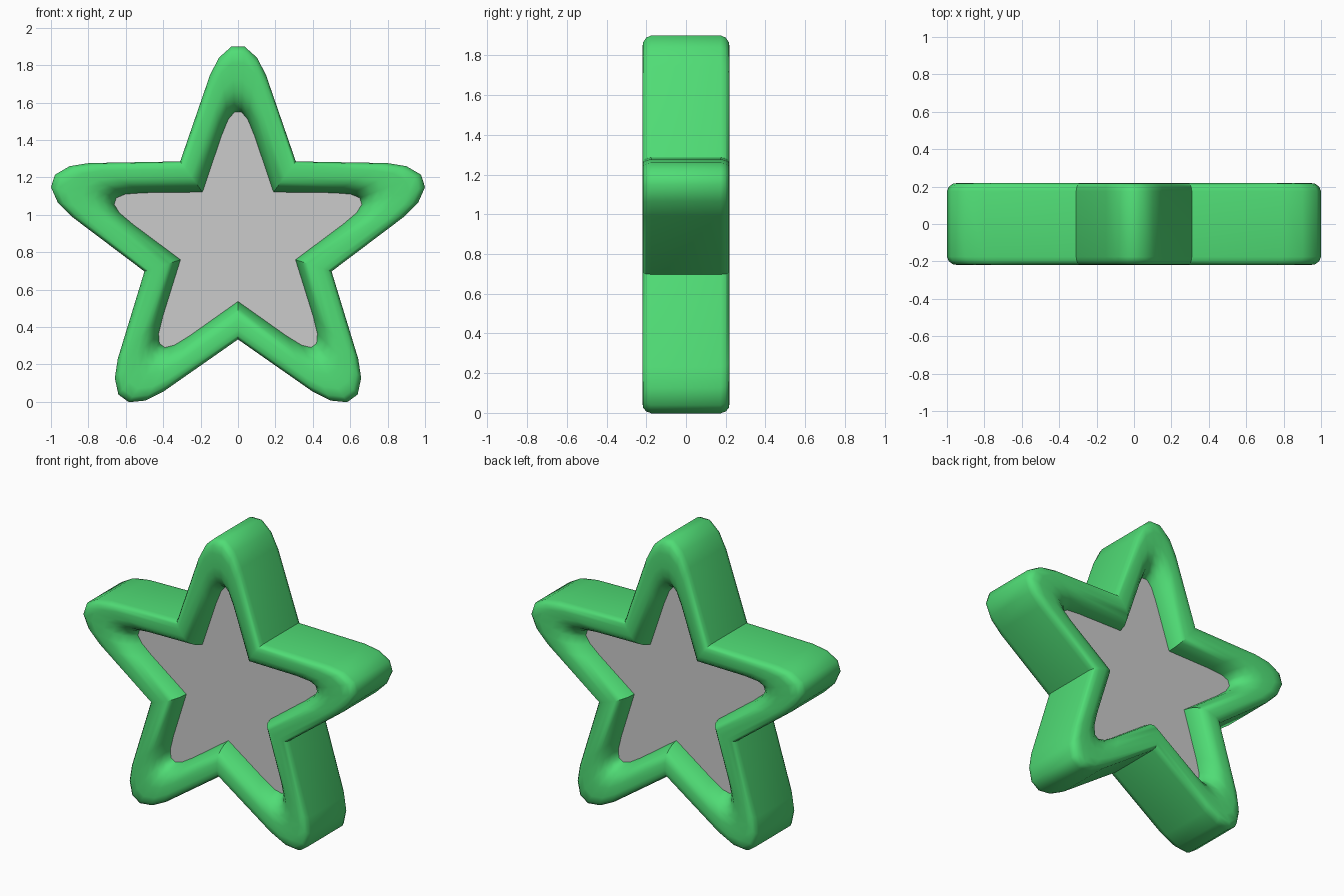
import bpy, bmesh, math

if "Cube" in bpy.data.objects:
    bpy.data.objects.remove(bpy.data.objects["Cube"])

CZ = 0.86  # height of the star's centre

# Half-arm outlines as (sideways, outwards) from the centre line of one arm
OUTER = [(0.035, 1.04), (0.102, 0.98), (0.15, 0.887)]
INNER = [(0.018, 0.688), (0.052, 0.648), (0.088, 0.56)]
OUTER_NOTCH, INNER_NOTCH = 0.526, 0.322

# Frame cross-section: (0 = outer edge .. 1 = inner edge, half depth)
SECTION = [(0, 0.175), (0.03, 0.2), (0.1, 0.217), (0.25, 0.22), (0.5, 0.22),
           (0.68, 0.21), (0.82, 0.185), (0.93, 0.15), (1, 0.095)]


def star(half, notch):
    """Closed star outline of (x, z) points around the origin."""
    arm = [(-s, d) for s, d in reversed(half)] + half
    arm.append((notch * math.sin(math.pi / 5), notch * math.cos(math.pi / 5)))
    pts = []
    for k in range(5):
        a = k * math.tau / 5
        c, n = math.cos(a), math.sin(a)
        pts += [(s * c + d * n, -s * n + d * c) for s, d in arm]
    return pts


def finish(bm, name):
    bmesh.ops.recalc_face_normals(bm, faces=bm.faces)
    mesh = bpy.data.meshes.new(name)
    bm.to_mesh(mesh)
    bm.free()
    obj = bpy.data.objects.new(name, mesh)
    obj.location.z = CZ
    bpy.context.collection.objects.link(obj)
    return obj


outer, inner = star(OUTER, OUTER_NOTCH), star(INNER, INNER_NOTCH)

# Rounded frame: sweep the closed section around the star
bm = bmesh.new()
section = [(t, -y) for t, y in SECTION] + [(t, y) for t, y in reversed(SECTION)]
loops = [[bm.verts.new((ox + (ix - ox) * t, y, oz + (iz - oz) * t))
          for (ox, oz), (ix, iz) in zip(outer, inner)] for t, y in section]
n = len(outer)
for a, b in zip(loops, loops[1:] + loops[:1]):
    for i in range(n):
        j = (i + 1) % n
        bm.faces.new((a[i], a[j], b[j], b[i]))
frame = finish(bm, "star_frame")

green = bpy.data.materials.new("green")
green.diffuse_color = (0.08, 0.72, 0.18, 1)
green.use_nodes = True
green.node_tree.nodes["Principled BSDF"].inputs["Base Color"].default_value = green.diffuse_color
frame.data.materials.append(green)
bpy.context.view_layer.objects.active = frame
frame.select_set(True)
bpy.ops.object.shade_smooth_by_angle(angle=math.radians(50))
frame.select_set(False)

# Flat recessed panel, visible from both sides
bm = bmesh.new()
face = bm.faces.new([bm.verts.new((x * 1.005, -0.1, z * 1.005)) for x, z in inner])
ext = bmesh.ops.extrude_face_region(bm, geom=[face], use_keep_orig=True)
bmesh.ops.translate(bm, vec=(0, 0.2, 0),
                    verts=[v for v in ext["geom"] if isinstance(v, bmesh.types.BMVert)])
finish(bm, "star_panel")
